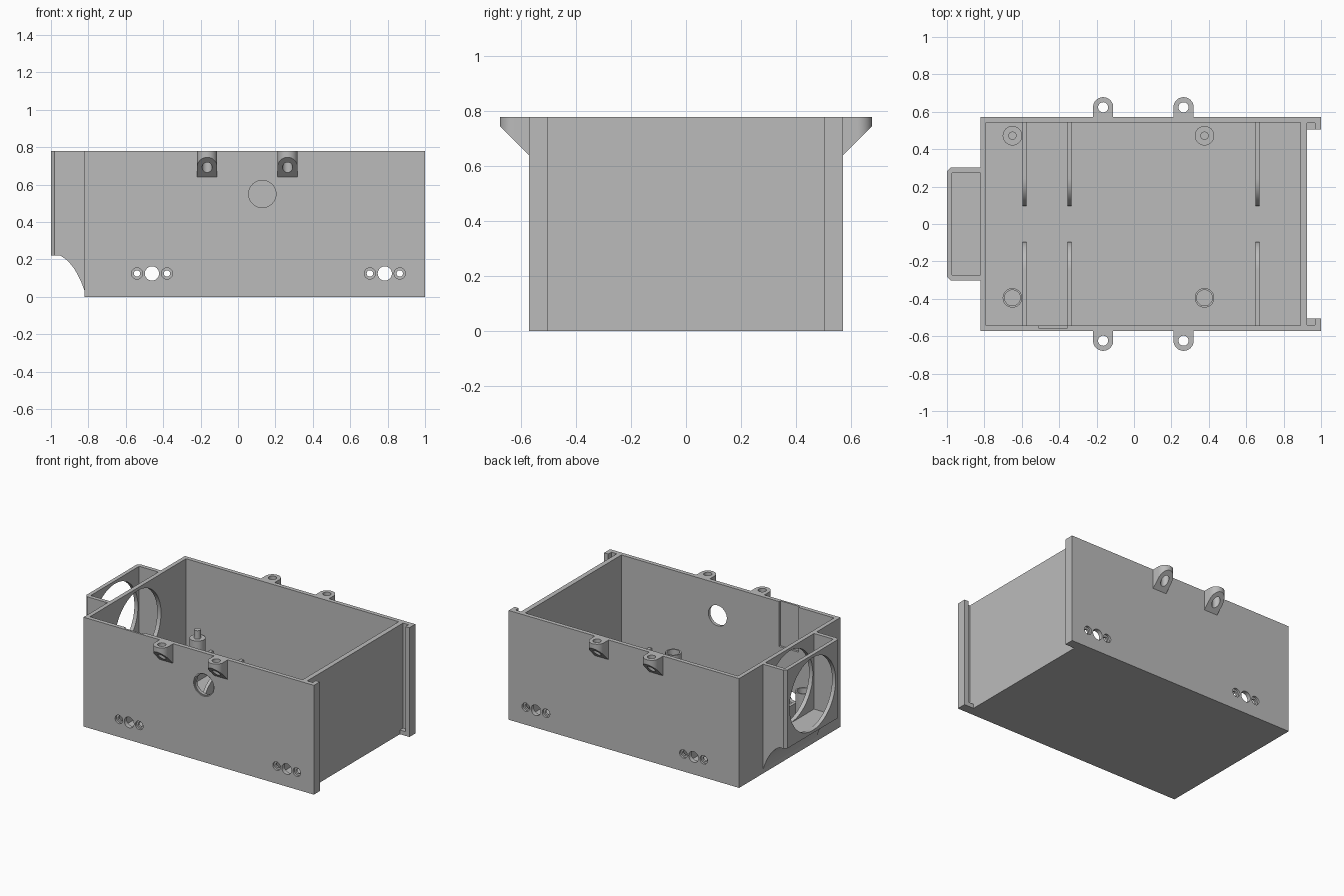
import bpy, bmesh, math
from mathutils import Vector

cube = bpy.data.objects.get("Cube")
if cube:
    bpy.data.objects.remove(cube)

grey = bpy.data.materials.new("plain grey")
grey.use_nodes = True
COLOUR = (0.5, 0.5, 0.5, 1)
grey.diffuse_color = COLOUR
grey.node_tree.nodes["Principled BSDF"].inputs["Base Color"].default_value = COLOUR

H = 0.78                    # case height
W = 0.572                   # half depth outside
WALL = 0.03
IN = W - WALL               # half depth inside
LEFT, RIGHT = -0.82, 0.925  # end walls


def prism(name, pts, axis, lo, hi):
    """Extrude a 2D outline along an axis; outline uses the other two axes in order."""
    def place(p, h):
        c = list(p)
        c.insert("xyz".index(axis), h)
        return Vector(c)
    bm = bmesh.new()
    face = bm.faces.new([bm.verts.new(place(p, lo)) for p in pts])
    ext = bmesh.ops.extrude_face_region(bm, geom=[face])
    shift = place((0, 0), hi - lo)
    bmesh.ops.translate(bm, vec=shift, verts=[g for g in ext["geom"] if isinstance(g, bmesh.types.BMVert)])
    bmesh.ops.recalc_face_normals(bm, faces=bm.faces)
    mesh = bpy.data.meshes.new(name)
    bm.to_mesh(mesh)
    bm.free()
    mesh.materials.append(grey)
    ob = bpy.data.objects.new(name, mesh)
    bpy.context.collection.objects.link(ob)
    return ob


def box(name, x0, x1, y0, y1, z0, z1):
    return prism(name, [(x0, y0), (x1, y0), (x1, y1), (x0, y1)], "z", z0, z1)


def arc(cx, cy, r, start=0, end=360, n=40):
    steps = n if end - start == 360 else n + 1
    angles = [math.radians(start + (end - start) * i / n) for i in range(steps)]
    return [(cx + r * math.cos(a), cy + r * math.sin(a)) for a in angles]


def rod(name, cx, cy, r, axis, lo, hi):
    return prism(name, arc(cx, cy, r), axis, lo, hi)


def cut(ob, *cutters):
    """Subtract each cutter, then remove it."""
    bpy.context.view_layer.objects.active = ob
    for c in cutters:
        mod = ob.modifiers.new("cut", "BOOLEAN")
        mod.operation, mod.solver, mod.object = "DIFFERENCE", "EXACT", c
        bpy.ops.object.modifier_apply(modifier=mod.name)
        bpy.data.objects.remove(c)


# Open case: walls and floor
case = box("case", LEFT, RIGHT, -W, W, 0, H)
cut(case,
    box("cavity", LEFT + WALL, RIGHT - 0.035, -IN, IN, WALL, 1),
    box("wall_recess", -0.51, -0.355, -IN - 0.015, -0.4, 0.46, 1),
    rod("fan_hole", 0, 0.5, 0.26, "x", -0.9, -0.7),
    rod("cable_hole", 0.13, 0.55, 0.073, "y", -0.7, -0.4),
    rod("cable_hole_rim", 0.13, 0.55, 0.08, "y", -0.7, -W + 0.008))

# Screw hole groups through the front and back walls
for gx in (-0.46, 0.785):
    cut(case, rod("vent", gx, 0.125, 0.038, "y", -1, 1))
    for x in (gx - 0.08, gx + 0.08):
        cut(case, rod("screw_hole", x, 0.125, 0.017, "y", -1, 1))
        for s in (-1, 1):
            cut(case, rod("countersink", x, 0.125, 0.03, "y", *sorted((s * (W - 0.015), s))))

# Fan duct: chamfered housing with a curved underside and an open-top pocket
duct = prism("fan_duct", [(LEFT, -0.302), (LEFT, 0.302), (-0.98, 0.302), (-1, 0.282),
                          (-1, -0.282), (-0.98, -0.302)], "z", 0.03, H)
a, b, c = Vector((-0.95, 0.22)), Vector((-0.87, 0.18)), Vector((LEFT, 0.03))
curve = [tuple(a * (1 - t) ** 2 + b * 2 * t * (1 - t) + c * t * t) for t in [i / 12 for i in range(13)]]
cut(duct,
    prism("underside", [(-1.1, 0.22)] + curve + [(LEFT, -0.1), (-1.1, -0.1)], "y", -1, 1),
    box("pocket", -0.972, -0.7, -0.273, 0.273, 0.24, 1),
    rod("fan_opening", 0, 0.5, 0.26, "x", -1.1, -0.9))

for s, side in ((-1, "front"), (1, "back")):
    def span(p, q):
        return sorted((s * p, s * q))

    # End panel guide: wall extension, return lip and slot stop
    box(side + "_guide_wall", RIGHT, 1, *span(IN - 0.002, W), 0, H)
    box(side + "_guide_lip", 0.968, 1, *span(0.505, IN), 0, H)
    box(side + "_guide_stop", RIGHT, 0.968, *span(0.505, IN), 0, WALL)

    # Mounting ears with a sloped underside
    for i, x in enumerate((-0.165, 0.265)):
        cy = 0.624
        outline = [(x + 0.054, W)] + arc(x, cy, 0.054, 0, 180, 24) + [(x - 0.054, W)]
        ear = prism(f"{side}_ear_{i + 1}", [(px, s * py) for px, py in outline], "z", 0.6, H)
        slope = [(s * 0.5, 0.568), (s * 0.8, 0.868), (s * 0.8, 0.5), (s * 0.5, 0.5)]
        cut(ear, prism("slope", slope, "x", x - 0.2, x + 0.2),
            rod("ear_hole", x, s * cy, 0.027, "z", 0.5, 1))

    # Floor ribs with rounded inner ends
    for i, x in enumerate((-0.585, -0.345, 0.66)):
        top = 0.18
        rounded = [(s * y, z) for y, z in arc(0.095 + top - WALL, WALL, top - WALL, 90, 180, 12)]
        prism(f"{side}_rib_{i + 1}", [(s * IN, WALL), (s * IN, top)] + rounded, "x", x - 0.011, x + 0.011)

# Board posts: pinned at the back, hollow at the front
for i, x in enumerate((-0.65, 0.377)):
    rod(f"back_post_{i + 1}", x, 0.472, 0.052, "z", WALL, 0.28)
    rod(f"back_pin_{i + 1}", x, 0.472, 0.022, "z", 0.28, 0.34)
    post = rod(f"front_post_{i + 1}", x, -0.395, 0.052, "z", WALL, 0.28)
    cut(post, rod("bore", x, -0.395, 0.042, "z", 0.06, 0.5))

# Smooth the round surfaces, keep the edges sharp
for ob in bpy.context.collection.objects:
    if ob.type == "MESH":
        ob.select_set(True)
        bpy.context.view_layer.objects.active = ob
bpy.ops.object.shade_smooth_by_angle(angle=math.radians(30))
